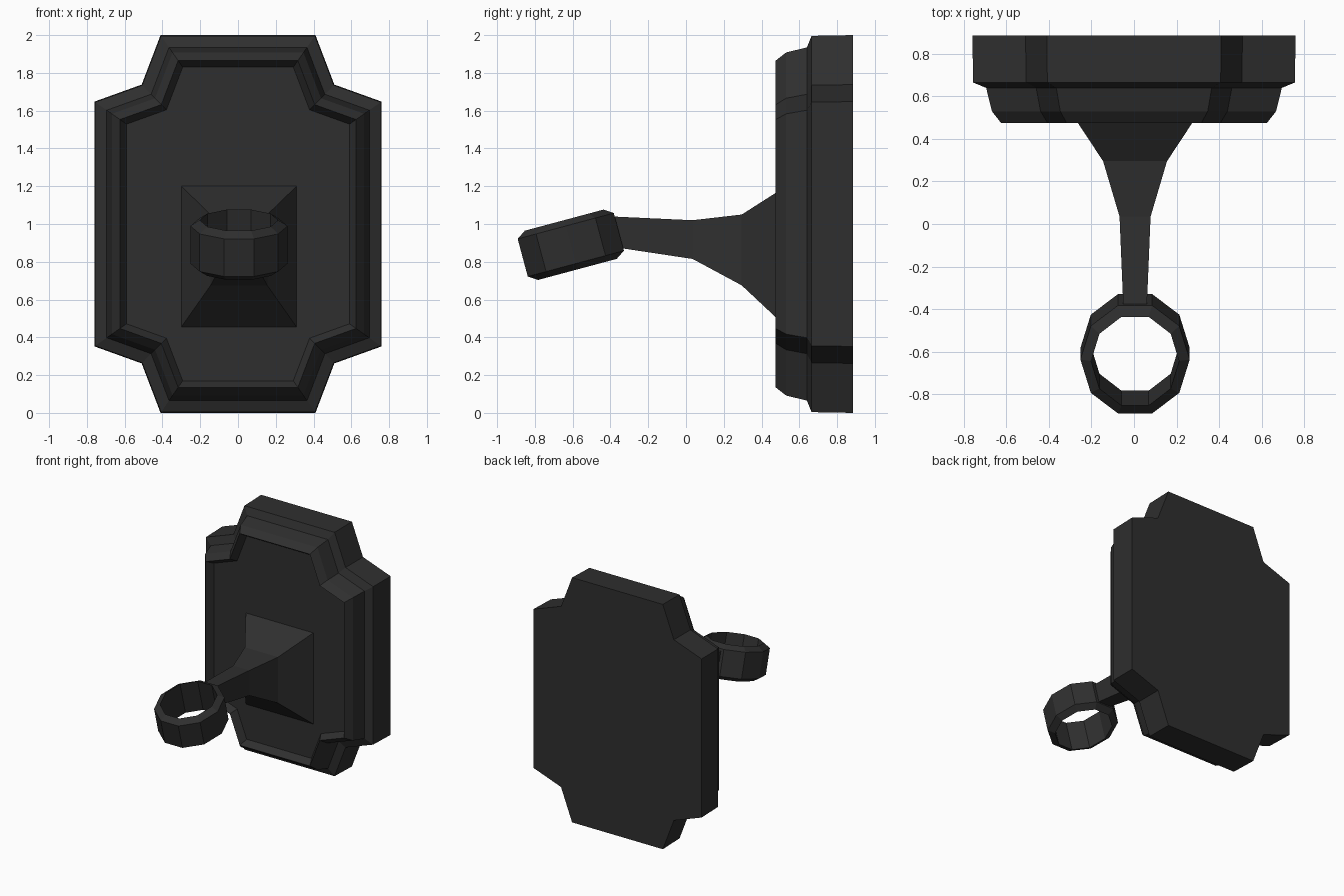
import bpy, bmesh, math
from mathutils import Vector, Matrix

if "Cube" in bpy.data.objects:
    bpy.data.objects.remove(bpy.data.objects["Cube"])

black = bpy.data.materials.new("matte black")
black.diffuse_color = (0.028, 0.028, 0.028, 1)
black.use_nodes = True
black.node_tree.nodes["Principled BSDF"].inputs["Base Color"].default_value = black.diffuse_color


def loft(name, rings, closed=False):
    """Skin a list of equal-length point rings; cap the ends unless closed."""
    bm = bmesh.new()
    vs = [[bm.verts.new(p) for p in r] for r in rings]
    n = len(vs[0])
    pairs = list(zip(vs, vs[1:])) + ([(vs[-1], vs[0])] if closed else [])
    for a, b in pairs:
        for i in range(n):
            j = (i + 1) % n
            bm.faces.new((a[i], a[j], b[j], b[i]))
    if not closed:
        bm.faces.new(vs[0])
        bm.faces.new(vs[-1])
    bmesh.ops.recalc_face_normals(bm, faces=bm.faces)
    me = bpy.data.meshes.new(name)
    bm.to_mesh(me)
    bm.free()
    me.materials.append(black)
    ob = bpy.data.objects.new(name, me)
    bpy.context.collection.objects.link(ob)
    return ob


def inset(pts, d):
    """Mitred inward offset of a clockwise outline."""
    out = []
    for i, p in enumerate(pts):
        e1 = (p - pts[i - 1]).normalized()
        e2 = (pts[(i + 1) % len(pts)] - p).normalized()
        n1, n2 = Vector((e1.y, -e1.x)), Vector((e2.y, -e2.x))
        out.append(p + (n1 + n2) * d / (1 + n1.dot(n2)))
    return out


# Wall plate: notched outline with stepped, raised moulding
quarter = [(0.41, 1.0), (0.51, 0.738), (0.76, 0.648)]
right = quarter + [(x, -z) for x, z in reversed(quarter)]
outline = [Vector(p) for p in right + [(-x, z) for x, z in reversed(right)]]
levels = [(0, 0.885), (0.004, 0.665), (0.065, 0.64), (0.092, 0.53),
          (0.135, 0.475), (0.17, 0.53)]
loft("wall_plate", [[(p.x, y, p.y + 1) for p in inset(outline, d)]
                    for d, y in levels])

# Flared arm: (half width, y top, z top, y bottom, z bottom)
sections = [(0.305, 0.53, 1.2, 0.53, 0.455), (0.15, 0.295, 1.05, 0.295, 0.675),
            (0.073, 0.035, 1.02, 0.035, 0.815),
            (0.055, -0.395, 1.04, -0.35, 0.873)]
cx = 0.005
loft("arm", [[(cx - w, yt, zt), (cx + w, yt, zt), (cx + w, yb, zb), (cx - w, yb, zb)]
             for w, yt, zt, yb, zb in sections])

# Tilted ten-sided ring with chamfered rims
profile = [(0.257, -0.103), (0.257, 0.103), (0.207, 0.135), (0.207, -0.135)]
place = Matrix.Translation((cx, -0.61, 0.89)) @ Matrix.Rotation(math.radians(15), 4, 'X')
loft("ring", [[place @ Vector((r * math.cos(a), (r + 0.02) * math.sin(a), h))
               for a in (math.tau * i / 10 for i in range(10))]
              for r, h in profile], closed=True)
